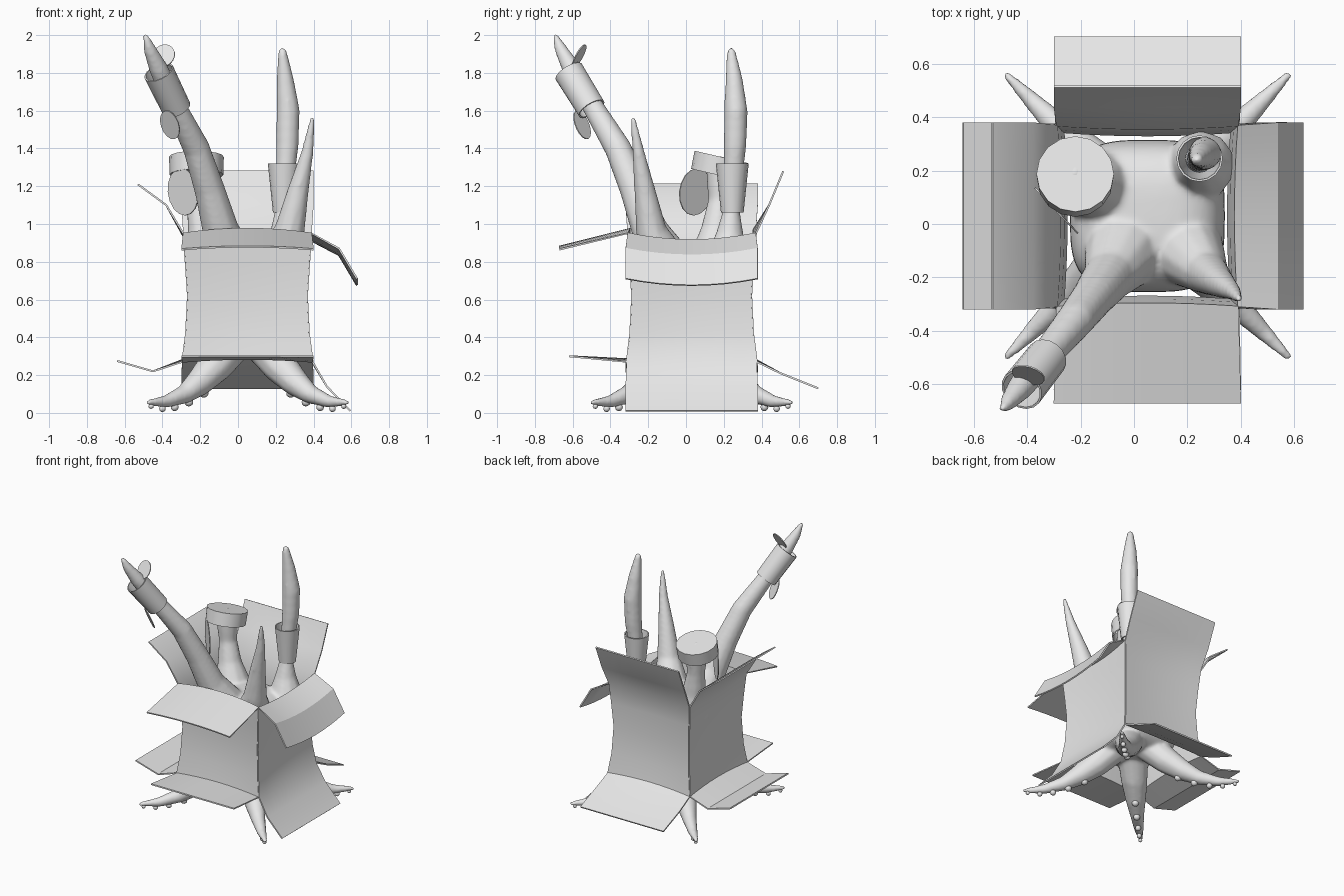
import bpy, bmesh, math
from mathutils import Vector, Matrix

if "Cube" in bpy.data.objects:
    bpy.data.objects.remove(bpy.data.objects["Cube"], do_unlink=True)

grey = bpy.data.materials.new("plain_grey")
grey.use_nodes = True
grey.diffuse_color = (0.8, 0.8, 0.8, 1)
grey.node_tree.nodes["Principled BSDF"].inputs["Base Color"].default_value = (0.8, 0.8, 0.8, 1)

CENTRE = Vector((0.05, 0.03, 0))


def finish(bm, name, thickness=0, angle=30):
    """Turn a bmesh into a shaded object, optionally thickened."""
    bmesh.ops.recalc_face_normals(bm, faces=bm.faces)
    mesh = bpy.data.meshes.new(name)
    bm.to_mesh(mesh)
    bm.free()
    mesh.materials.append(grey)
    ob = bpy.data.objects.new(name, mesh)
    bpy.context.collection.objects.link(ob)
    bpy.ops.object.select_all(action='DESELECT')
    ob.select_set(True)
    bpy.context.view_layer.objects.active = ob
    if thickness:
        mod = ob.modifiers.new("sheet", 'SOLIDIFY')
        mod.thickness = thickness
        mod.offset = 0
        bpy.ops.object.modifier_apply(modifier=mod.name)
    bpy.ops.object.shade_smooth_by_angle(angle=math.radians(angle))
    return ob


def chain(bm, points, steps=12):
    """Overlapping balls along a path of (x, y, z, radius)."""
    for a, b in zip(points, points[1:]):
        for i in range(steps + 1):
            p = Vector(a).lerp(Vector(b), i / steps)
            bmesh.ops.create_icosphere(bm, subdivisions=2, radius=p[3],
                                       matrix=Matrix.Translation(p.xyz))


# Box: each side is one bent sheet, lower flap + wall + upper flap
WALL = [(0.345, 0.27), (0.325, 0.42), (0.315, 0.62), (0.327, 0.8), (0.34, 0.95)]


def box_side(name, direction, lower, upper, rim_bow, tip_bow):
    out = Vector(direction)
    side = Vector((-out.y, out.x, 0))
    rows = [(o, z, 0.35, 0) for o, z in lower]
    for i, (o, z) in enumerate(WALL):
        rows.append((o, z, o, (0.015, 0, 0, 0, rim_bow)[i]))
    rows += [(o, z, 0.35, tip_bow) for o, z in upper]
    bm = bmesh.new()
    cols = [i / 4 - 1 for i in range(9)]
    grid = []
    for k, (o, z, half, bow) in enumerate(rows):
        line = []
        for u in cols:
            arch = 1 - u * u
            dent = 0.012 * arch if half == o else 0
            p = CENTRE + out * (o - dent) + side * (u * half)
            p.z = z + bow * arch
            line.append(bm.verts.new(p))
        grid.append(line)
    for r, s in zip(grid, grid[1:]):
        for i in range(len(cols) - 1):
            bm.faces.new((r[i], r[i + 1], s[i + 1], s[i]))
    finish(bm, name, 0.01)


box_side("box_front", (0, -1, 0), [(0.65, 0.3)], [(0.7, 0.865)], 0.025, 0.015)
box_side("box_back", (0, 1, 0), [(0.67, 0.13), (0.47, 0.21)],
         [(0.41, 1.1), (0.485, 1.28)], 0.02, 0)
box_side("box_left", (1, 0, 0), [(0.545, 0.01), (0.42, 0.14)],
         [(0.485, 0.87), (0.58, 0.71)], -0.035, -0.035)
box_side("box_right", (-1, 0, 0), [(0.69, 0.275), (0.5, 0.22)],
         [(0.43, 1.1), (0.58, 1.21)], -0.035, 0)

# Creature: soft body, four raised arms and four feet fused together
bm = bmesh.new()
bmesh.ops.create_icosphere(bm, subdivisions=4, radius=1)
for v in bm.verts:
    v.co = [math.copysign(abs(c) ** 0.6, c) for c in v.co]
    v.co = CENTRE + Vector((v.co.x * 0.29, v.co.y * 0.285, 0.58 + v.co.z * 0.29))

chain(bm, [(-0.04, -0.1, 0.78, 0.15), (-0.09, -0.19, 0.96, 0.1), (-0.15, -0.27, 1.18, 0.083),
           (-0.22, -0.36, 1.4, 0.073), (-0.32, -0.48, 1.6, 0.06),
           (-0.42, -0.605, 1.82, 0.052), (-0.465, -0.66, 1.92, 0.036), (-0.488, -0.69, 1.99, 0.018)])
chain(bm, [(0.25, 0.22, 0.78, 0.13), (0.24, 0.23, 0.92, 0.08), (0.24, 0.24, 1.06, 0.048),
           (0.25, 0.25, 1.25, 0.052), (0.262, 0.26, 1.42, 0.062), (0.265, 0.264, 1.6, 0.064),
           (0.25, 0.255, 1.76, 0.048), (0.236, 0.24, 1.91, 0.025)])
chain(bm, [(0.2, -0.1, 0.76, 0.14), (0.27, -0.18, 0.95, 0.085), (0.315, -0.215, 1.16, 0.06),
           (0.365, -0.25, 1.37, 0.035), (0.395, -0.28, 1.555, 0.016)], 16)
chain(bm, [(-0.14, 0.14, 0.78, 0.14), (-0.18, 0.16, 0.95, 0.088),
           (-0.21, 0.18, 1.12, 0.065), (-0.22, 0.185, 1.28, 0.08)])

FOOT = [(0.08, 0.37, 0.11), (0.17, 0.25, 0.095), (0.25, 0.165, 0.075), (0.33, 0.1, 0.052),
        (0.43, 0.06, 0.035), (0.525, 0.055, 0.017)]
CORNERS = [(sx, sy) for sx in (-1, 1) for sy in (-1, 1)]
for sx, sy in CORNERS:
    chain(bm, [(0.05 + sx * d, 0.03 + sy * d, z, r) for d, z, r in FOOT])
creature = finish(bm, "creature_body")
fuse = creature.modifiers.new("fuse", 'REMESH')
fuse.mode = 'VOXEL'
fuse.voxel_size = 0.012
fuse.use_smooth_shade = True
soften = creature.modifiers.new("soften", 'SMOOTH')
soften.factor = 0.5
soften.iterations = 8

# Suckers under the feet
bm = bmesh.new()
for sx, sy in CORNERS:
    for d, z, r in ((0.51, 0.035, 0.014), (0.45, 0.022, 0.018), (0.385, 0.03, 0.021),
                    (0.31, 0.058, 0.024), (0.23, 0.105, 0.025)):
        spot = Vector((0.05 + sx * d, 0.03 + sy * d, z))
        bmesh.ops.create_icosphere(bm, subdivisions=2, radius=r, matrix=Matrix.Translation(spot))
finish(bm, "suckers", angle=60)


# Cuffs, cup and lid worn by the arms
def ring(name, low, high, r_low, r_high, closed=False, sides=16):
    low, high = Vector(low), Vector(high)
    axis = high - low
    turn = axis.to_track_quat('Z', 'Y').to_matrix().to_4x4()
    bm = bmesh.new()
    bmesh.ops.create_cone(bm, cap_ends=closed, segments=sides, radius1=r_low, radius2=r_high,
                          depth=axis.length, matrix=Matrix.Translation((low + high) / 2) @ turn)
    finish(bm, name, 0 if closed else 0.008)


ring("arm_cuff", (-0.325, -0.5, 1.61), (-0.42, -0.62, 1.805), 0.074, 0.078)
ring("arm_cup", (0.245, 0.245, 1.06), (0.245, 0.245, 1.32), 0.056, 0.083)
ring("stump_lid", (-0.22, 0.165, 1.26), (-0.22, 0.187, 1.355), 0.142, 0.145, True)


# Thin oval leaves beside the cuff and the lid
def leaf(name, centre, across, along):
    bm = bmesh.new()
    bmesh.ops.create_circle(bm, cap_ends=True, segments=16, radius=1)
    across, along = Vector(across), Vector(along)
    for v in bm.verts:
        v.co = Vector(centre) + across * v.co.x + along * v.co.y
    finish(bm, name, 0.006)


leaf("cuff_leaf_upper", (-0.395, -0.565, 1.89), (0.06, -0.02, 0), (0.01, 0.03, 0.06))
leaf("cuff_leaf_lower", (-0.36, -0.55, 1.525), (0.045, -0.04, 0.01), (-0.025, -0.02, 0.075))
leaf("lid_leaf", (-0.29, 0.05, 1.17), (0.08, -0.085, 0), (-0.01, 0.01, 0.125))
